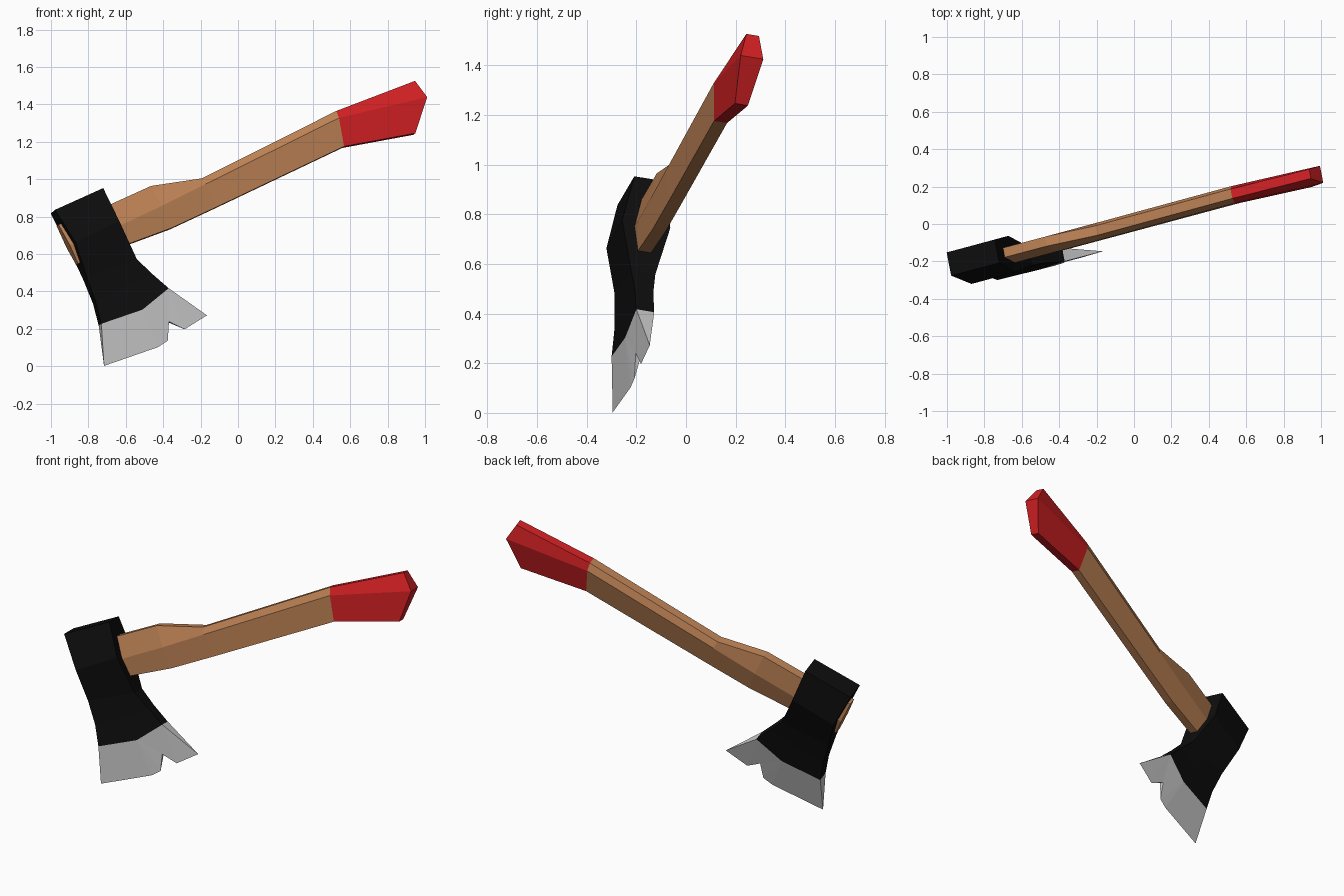
import bpy, bmesh
from mathutils import Vector, Matrix

if "Cube" in bpy.data.objects:
    bpy.data.objects.remove(bpy.data.objects["Cube"])

# Axe frame: a = along handle, b = toward cutting edge, c = thickness
U = Vector((0.874, 0.236, 0.424)).normalized()
V = Vector((0.443, -0.06, -0.895))
V = (V - U * V.dot(U)).normalized()
W = U.cross(V)
FRAME = Matrix((U, V, W)).transposed()
ORIGIN = Vector((-0.8, -0.19, 0.75))


def material(name, rgb):
    m = bpy.data.materials.new(name)
    m.diffuse_color = (*rgb, 1)
    m.use_nodes = True
    m.node_tree.nodes["Principled BSDF"].inputs["Base Color"].default_value = m.diffuse_color
    return m


def make(name, points, faces, mat=None):
    bm = bmesh.new()
    vs = [bm.verts.new(ORIGIN + FRAME @ Vector(p)) for p in points]
    for f in faces:
        bm.faces.new([vs[i] for i in f])
    bmesh.ops.recalc_face_normals(bm, faces=bm.faces)
    me = bpy.data.meshes.new(name)
    bm.to_mesh(me)
    bm.free()
    if mat:
        me.materials.append(mat)
    ob = bpy.data.objects.new(name, me)
    bpy.context.collection.objects.link(ob)


def loft(name, rings, mat, end_faces):
    n = len(rings[0])
    faces = [(k * n + i, k * n + (i + 1) % n, (k + 1) * n + (i + 1) % n, (k + 1) * n + i)
             for k in range(len(rings) - 1) for i in range(n)]
    last = (len(rings) - 1) * n
    for f in end_faces:
        faces += [f, tuple(last + i for i in f)]
    make(name, [p for r in rings for p in r], faces, mat)


def hexagon(top, mid, bottom, ht=0.026, hm=0.047, hb=0.027):
    return [(*top, -ht), (*top, ht), (*mid, hm), (*bottom, hb), (*bottom, -hb), (*mid, -hm)]


wood = material("wood", (0.50, 0.22, 0.09))
red = material("red_paint", (0.64, 0.014, 0.017))
black = material("black_paint", (0.004, 0.004, 0.004))
hex_caps = [(0, 1, 2, 5), (5, 2, 3, 4)]

# Wooden handle, running through the head
joint = hexagon((1.497, 0.027), (1.488, 0.068), (1.447, 0.216))
stations = [(-0.15, -0.075, 0.05, 0.158), (0.15, -0.051, 0.075, 0.182),
            (0.40, -0.045, 0.078, 0.206), (0.668, 0.037, 0.075, 0.21)]
shaft = [hexagon((a, t), (a, m), (a, b)) for a, t, m, b in stations]
loft("handle", shaft + [joint], wood, hex_caps)

# Flared red grip
loft("grip", [joint, hexagon((1.958, 0.066), (1.973, 0.174), (1.83, 0.319))], red, hex_caps)

# Black head: levels of (heel a, b), (middle a, b), (toe a, b), half thickness
border = [(-0.187, 0.504), (0.05, 0.532), (0.232, 0.49)]
levels = [([(-0.139, -0.152), (0.006, -0.148), (0.151, -0.144)], 0.064),
          ([(-0.128, 0.055), (0.0, 0.055), (0.140, 0.055)], 0.100),
          ([(-0.146, 0.244), (0.0, 0.26), (0.144, 0.275)], 0.050),
          ([(-0.160, 0.382), (0.02, 0.39), (0.185, 0.38)], 0.038),
          (border, 0.037)]
rings = [[(*p, -h) for p in row] + [(*p, h) for p in reversed(row)] for row, h in levels]
loft("axe_head", rings, black, [(0, 1, 4, 5), (1, 2, 3, 4)])

# Bare steel blade with a notch in the cutting edge
edge = [(-0.269, 0.711), (0.044, 0.747), (0.107, 0.738), (0.217, 0.723), (0.362, 0.708)]
notch = (0.157, 0.65)
points = [(*p, s * 0.037) for s in (-1, 1) for p in border]          # 0-2, 3-5
points += [(*notch, -0.012), (*notch, 0.012)]                        # 6, 7
points += [(*p, 0) for p in edge]                                    # 8-12
faces = [(0, 3, 8), (2, 5, 12), (6, 7, 10), (6, 7, 11), (0, 1, 4, 3), (1, 2, 5, 4)]
for k, n in ((0, 6), (3, 7)):
    faces += [(k, k + 1, 9, 8), (k + 1, 10, 9), (k + 1, n, 10),
              (k + 1, k + 2, n), (k + 2, 11, n), (k + 2, 12, 11)]
make("blade", points, faces)
